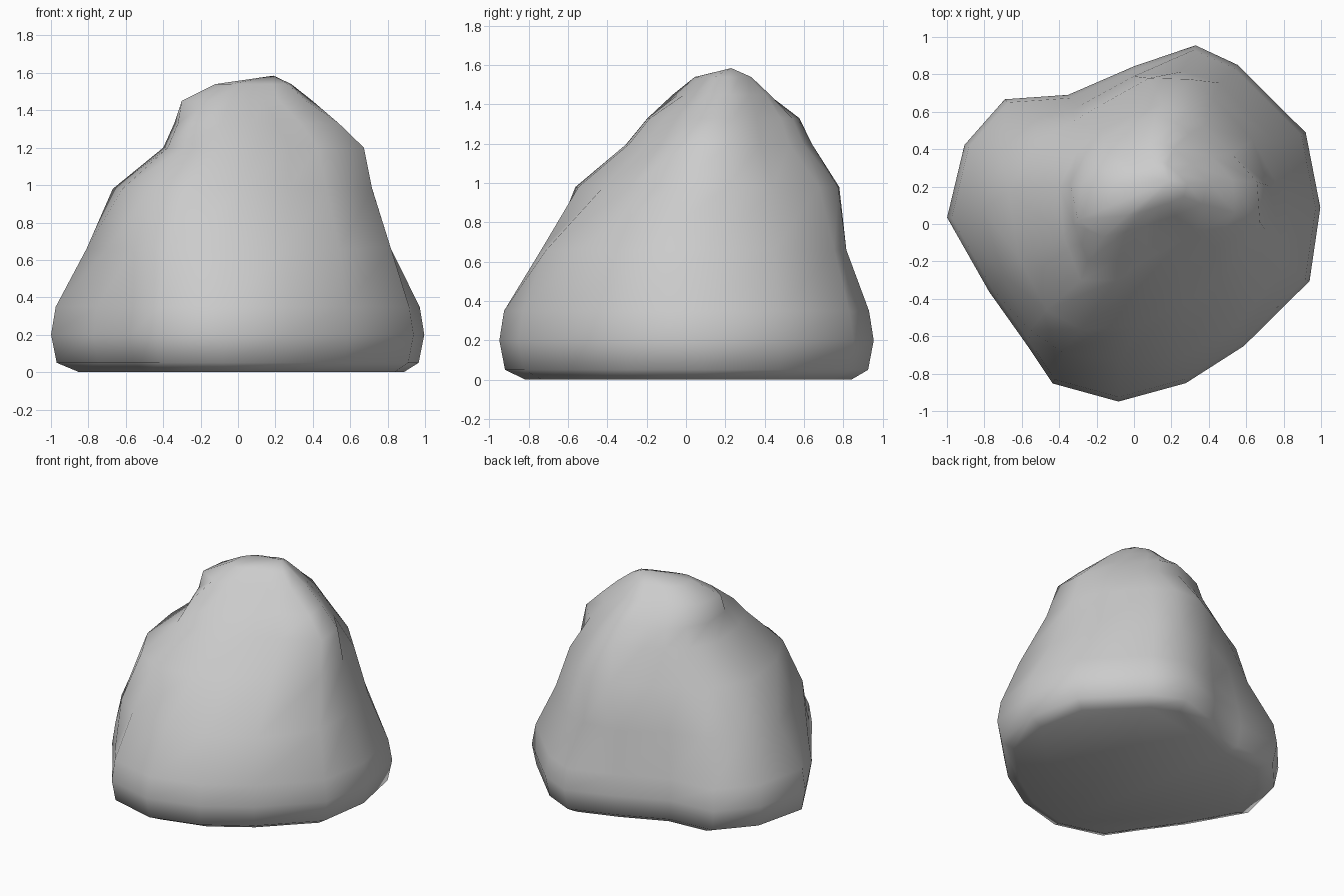
import bpy, bmesh, math

# Compass directions (degrees) of the boulder's corner edges
ANGLES = [5, 28, 57, 71, 90, 117, 136, 155, 178, 205, 228, 243, 265, 288, 312, 342]

# Radii along those directions at each characteristic level
BASE = [1.0, 1.04, 1.015, 1.01, .843, .775, .96, 1.0, 1.0, .855, .862, .957, .953, .895, .878, .987]
WAIST = [.82, .85, .84, .81, .74, .65, .73, .80, .81, .77, .83, .83, .79, .80, .81, .86]
SHOULDER = [.64, .63, .63, .66, .63, .55, .57, .67, .75, .77, .82, .80, .70, .60, .59, .67]
NECK = [.51, .42, .41, .44, .46, .43, .46, .50, .55, .58, .65, .54, .47, .40, .41, .55]
CROWN = [.32, .26, .245, .24, .22, .20, .23, .29, .36, .42, .36, .27, .21, .19, .21, .30]

# (height, centre x, centre y, radii, scale)
LEVELS = [
    (0.00, 0.02, 0.01, BASE, .87),
    (0.05, 0.00, 0.00, BASE, .97),
    (0.20, 0.00, 0.00, BASE, 1.0),
    (0.35, 0.00, 0.00, BASE, .975),
    (0.66, 0.00, 0.05, WAIST, 1.0),
    (0.98, 0.08, 0.15, SHOULDER, 1.0),
    (1.20, 0.15, 0.18, NECK, 1.0),
    (1.33, 0.11, 0.20, NECK, .82),
    (1.45, 0.08, 0.20, CROWN, 1.0),
    (1.54, 0.10, 0.20, CROWN, .58),
]


def ring(bm, z, cx, cy, radii, scale):
    return [bm.verts.new((cx + r * scale * math.cos(math.radians(a)),
                          cy + r * scale * math.sin(math.radians(a)), z))
            for a, r in zip(ANGLES, radii)]


# Loft the rings into the boulder
bm = bmesh.new()
rings = [ring(bm, *level) for level in LEVELS]
n = len(ANGLES)
for low, high in zip(rings, rings[1:]):
    for i in range(n):
        j = (i + 1) % n
        bm.faces.new((low[i], low[j], high[j], high[i]))

# Flat underside and low peak
bm.faces.new(rings[0][::-1])
peak = bm.verts.new((0.19, 0.23, 1.585))
for i in range(n):
    bm.faces.new((rings[-1][i], rings[-1][(i + 1) % n], peak))
bmesh.ops.recalc_face_normals(bm, faces=bm.faces)

mesh = bpy.data.meshes.new("boulder")
bm.to_mesh(mesh)
bm.free()
boulder = bpy.data.objects.new("boulder", mesh)
bpy.context.collection.objects.link(boulder)

# Soft shading across the worn facets
bpy.context.view_layer.objects.active = boulder
boulder.select_set(True)
bpy.ops.object.shade_smooth_by_angle(angle=math.radians(60))
